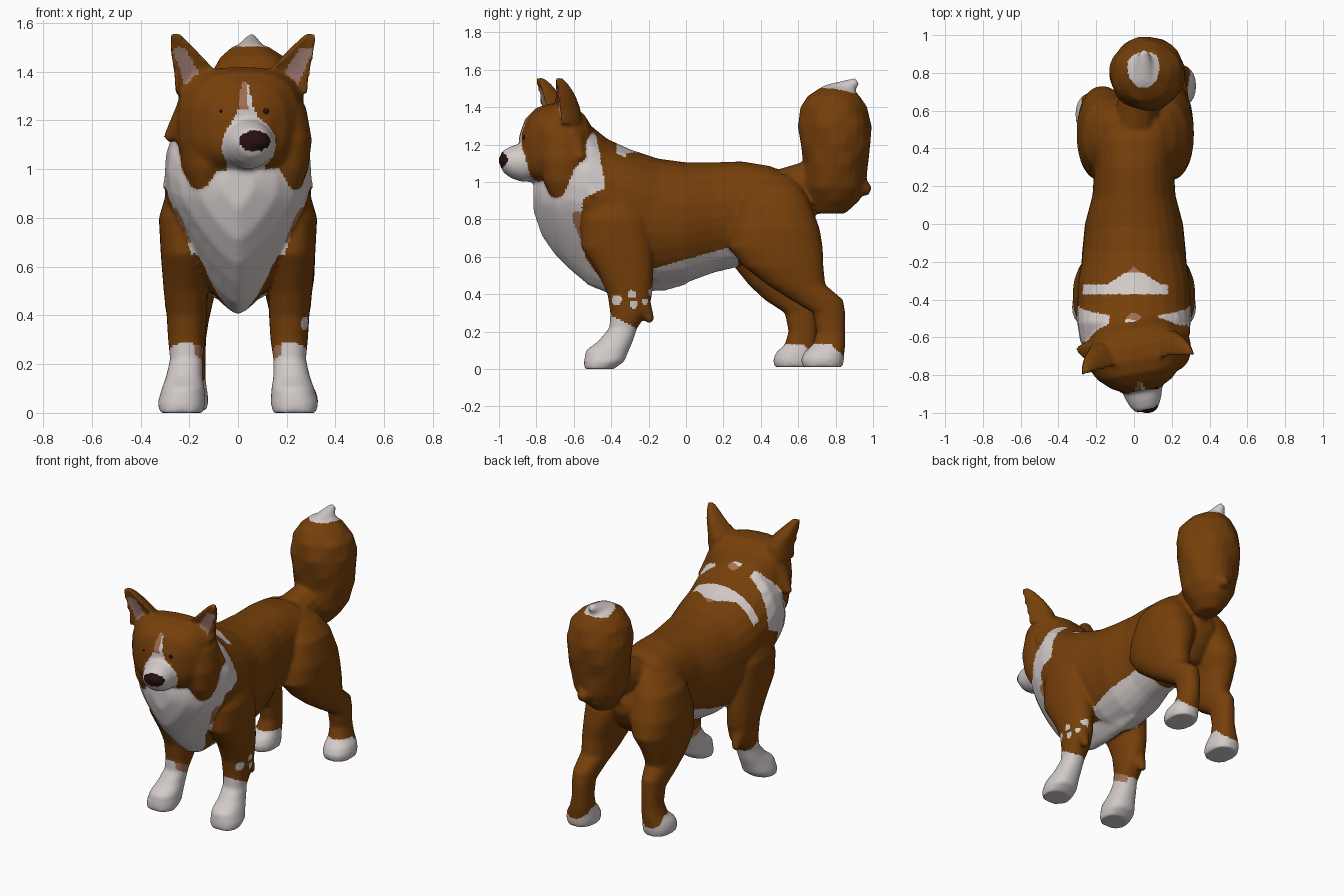
import bpy, bmesh, math
from mathutils import Vector, Matrix
from mathutils.bvhtree import BVHTree

if "Cube" in bpy.data.objects:
    bpy.data.objects.remove(bpy.data.objects["Cube"])

def material(name, rgb):
    m = bpy.data.materials.new(name)
    m.diffuse_color = (*rgb, 1)
    m.use_nodes = True
    m.node_tree.nodes["Principled BSDF"].inputs["Base Color"].default_value = m.diffuse_color
    return m

BROWN, WHITE, PINK, TAN, DARK = range(5)
dark = material("dark_nose", (0.02, 0.005, 0.006))
coat_mats = [material("brown_fur", (0.18, 0.05, 0.003)), material("white_fur", (0.64, 0.59, 0.58)),
             material("inner_ear", (0.33, 0.19, 0.16)), material("tan_fur", (0.36, 0.16, 0.09)), dark]

# The head is turned slightly to its left
HEAD = Matrix.Translation((0.005, -0.65, 0)) @ Matrix.Rotation(math.radians(10), 4, 'Z') @ Matrix.Translation((0, 0.65, 0))
HEAD_INV = HEAD.inverted()
groups = {k: bmesh.new() for k in ("torso", "front_leg", "hind_leg", "head", "ear", "tail")}

def loft(group, rings, axis, n=28, power=1.0, keel=0, egg=0.0, scoop=1.0, wobble=0.0, mat=Matrix()):
    """Closed skin over elliptical rings (centre x, y, z, half width, half depth)."""
    bm, loops = groups[group], []
    for k, (x, y, z, a, b) in enumerate(rings):
        loop = []
        for i in range(n):
            t = 2 * math.pi * i / n
            e = keel if keel and math.sin(t) < 0 else power
            c, s = (math.copysign(abs(f) ** e, f) for f in (math.cos(t), math.sin(t)))
            w = 1 + wobble * math.sin(6 * t + 1.9 * k)
            if axis == 'y':
                p = (x + a * c * (1 + egg * s), y, z + b * s)
            else:
                p = (x + a * c * w, y + b * s * w * (scoop if s < 0 else 1), z)
            loop.append(bm.verts.new(mat @ Vector(p)))
        loops.append(loop)
    faces = [bm.faces.new(loops[0][::-1]), bm.faces.new(loops[-1])]
    for p, q in zip(loops, loops[1:]):
        faces += [bm.faces.new((p[i], p[(i + 1) % n], q[(i + 1) % n], q[i])) for i in range(n)]
    bmesh.ops.recalc_face_normals(bm, faces=faces)

def spans(table):
    """Rows (y, bottom, top, half width) to rings."""
    return [(0, y, (lo + hi) / 2, w, (hi - lo) / 2) for y, lo, hi, w in table]

def tuft(group, base, tip, r1, r2=0.008, mat=Matrix()):
    a, b = mat @ Vector(base), mat @ Vector(tip)
    m = Matrix.Translation((a + b) / 2) @ (b - a).to_track_quat('Z', 'Y').to_matrix().to_4x4()
    bmesh.ops.create_cone(groups[group], cap_ends=True, segments=12, radius1=r1, radius2=r2,
                          depth=(b - a).length, matrix=m)

# Torso and neck
loft("torso", spans([
    (0.69, .76, .84, .06), (0.65, .68, .93, .14), (0.58, .60, 1.03, .20), (0.45, .57, 1.085, .225),
    (0.30, .55, 1.11, .21), (0.15, .515, 1.105, .22), (0.0, .46, 1.105, .26), (-0.15, .44, 1.125, .275),
    (-0.30, .47, 1.175, .285)]), 'y', power=0.9, keel=1.08, egg=0.04)
loft("torso", spans([
    (0.0, .45, 1.08, .23), (-0.10, .42, 1.10, .25), (-0.30, .405, 1.175, .285), (-0.42, .405, 1.23, .29),
    (-0.52, .445, 1.31, .29), (-0.62, .53, 1.28, .275), (-0.70, .61, 1.16, .23), (-0.77, .71, 1.08, .155),
    (-0.815, .84, 1.0, .06)]), 'y', egg=0.3, keel=1.3)
for s in (-1, 1):                                   # ruff tufts on the neck
    tuft("torso", (s * .17, -.52, 1.14), (s * .305, -.50, .92), .09)

# Front legs
for s in (-1, 1):
    loft("front_leg", [(s * x, y, z, a, b) for z, x, y, a, b in [
        (1.0, .17, -.38, .07, .10), (.90, .20, -.38, .095, .15), (.80, .22, -.38, .105, .18), (.65, .22, -.37, .097, .19),
        (.50, .215, -.32, .09, .145), (.40, .21, -.30, .083, .12), (.30, .21, -.305, .077, .10),
        (.22, .212, -.335, .067, .075), (.15, .22, -.375, .075, .092), (.10, .225, -.42, .088, .115),
        (.04, .232, -.438, .098, .108), (.0, .232, -.465, .088, .08)]], 'z', power=0.9)
    tuft("front_leg", (s * .22, -.29, .45), (s * .23, -.185, .25), .085, .02)

# Hind legs, the left one stepping forward
for s in (-1, 1):
    step = lambda z: 0 if s > 0 else -0.15 * min(1, max(0, (.65 - z) / .3))
    k = s if s > 0 else -0.92
    loft("hind_leg", [(k * x, y + step(z), z, a, b) for z, x, y, a, b in [
        (1.04, .08, .46, .06, .10), (.98, .11, .465, .11, .15), (.90, .145, .47, .14, .19), (.75, .165, .475, .152, .24),
        (.65, .185, .48, .132, .252), (.55, .205, .52, .108, .215), (.45, .208, .59, .088, .155),
        (.37, .21, .70, .072, .14), (.30, .21, .765, .062, .087), (.20, .21, .775, .06, .077),
        (.13, .22, .765, .07, .087), (.09, .232, .74, .088, .107), (.05, .235, .73, .095, .115),
        (.01, .235, .73, .088, .107)]], 'z', power=0.9)

# Bushy tail
loft("tail", [(x, y, z, a, b) for z, x, y, a, b in [
    (.83, .05, .77, .06, .08), (.90, .06, .79, .115, .14), (.97, .065, .79, .155, .17),
    (1.1, .07, .80, .185, .172), (1.2, .07, .80, .198, .19), (1.3, .07, .795, .20, .197),
    (1.4, .07, .79, .18, .175), (1.46, .06, .79, .13, .14), (1.505, .05, .80, .07, .08)]], 'z', wobble=0.03)
tuft("tail", (.05, .79, 1.45), (.055, .915, 1.54), .085, .02)
tuft("tail", (.08, .80, 1.03), (.08, .985, .95), .14, .025)
tuft("torso", (0, .48, .93), (.05, .78, 1.05), .13, .10)

# Head, muzzle, cheeks and ears
loft("head", spans([
    (-.50, 1.02, 1.28, .15), (-.56, .98, 1.37, .22), (-.64, .96, 1.415, .265), (-.72, .96, 1.42, .262),
    (-.79, .99, 1.40, .225), (-.85, 1.02, 1.345, .16), (-.885, 1.05, 1.26, .09)]), 'y', power=0.74, mat=HEAD)
loft("head", spans([
    (-.80, 1.0, 1.25, .115), (-.88, 1.0, 1.21, .108), (-.94, 1.02, 1.19, .09), (-.98, 1.05, 1.17, .07),
    (-.995, 1.08, 1.15, .05)]), 'y', mat=HEAD)
for s in (-1, 1):
    loft("head", [(s * x + .02, y, z, a, b) for z, x, y, a, b in [
        (1.26, .16, -.68, .09, .12), (1.12, .17, -.68, .105, .135), (1.0, .17, -.685, .09, .11),
        (.93, .175, -.69, .055, .07), (.88, .175, -.69, .015, .02)]], 'z', mat=HEAD)
    tuft("head", (s * .15, -.66, 1.27), (s * .295, -.61, 1.12), .11, .02, mat=HEAD)
    loft("ear", [(s * x, y, z, a, b) for z, x, y, a, b in [
        (1.31, .18, -.725, .095, .14), (1.40, .195, -.735, .088, .135), (1.47, .235, -.745, .062, .11),
        (1.52, .262, -.752, .04, .08), (1.555, .28, -.755, .022, .045)]], 'z', scoop=-0.2, mat=HEAD)

# Blend all parts into one coat
trees = {k: BVHTree.FromBMesh(bm) for k, bm in groups.items()}
joined = bmesh.new()
for bm in groups.values():
    tmp = bpy.data.meshes.new("tmp")
    bm.to_mesh(tmp)
    joined.from_mesh(tmp)
    bpy.data.meshes.remove(tmp)
raw = bpy.data.meshes.new("dog_coat_parts")
joined.to_mesh(raw)
coat = bpy.data.objects.new("dog_coat", raw)
bpy.context.collection.objects.link(coat)
rm = coat.modifiers.new("blend", 'REMESH')
rm.mode, rm.voxel_size = 'VOXEL', 0.0105
sm = coat.modifiers.new("soften", 'SMOOTH')
sm.factor, sm.iterations = 0.5, 7
me = bpy.data.meshes.new_from_object(coat.evaluated_get(bpy.context.evaluated_depsgraph_get()))
coat.modifiers.clear()
coat.data = me
me.name = "dog_coat"
me.materials.clear()
for m in coat_mats:
    me.materials.append(m)

# Coat markings
def curve(table, t):
    for (t0, v0), (t1, v1) in zip(table, table[1:]):
        if t <= t1:
            return v0 + (v1 - v0) * max(0, (t - t0) / (t1 - t0))
    return table[-1][1]

BIB_BACK = [(.42, -.42), (.5, -.47), (.6, -.54), (.75, -.57), (.91, -.55), (.97, -.43), (1.2, -.47), (1.32, -.50)]
BIB_SIDE = [(.42, .05), (.5, .11), (.6, .17), (.8, .25), (.95, .33), (1.0, .5)]
SPOTS = [(-.37, .37, .028), (-.29, .40, .022), (-.28, .345, .022), (-.18, .41, .022), (-.22, .36, .018)]

def bib(c):
    """White chest with a thin tan fringe at the shoulders."""
    side = curve(BIB_SIDE, c.z)
    if c.y < curve(BIB_BACK, c.z) and abs(c.x) < side:
        return TAN if .70 < c.z < .84 and abs(c.x) > side - .018 else WHITE
    return BROWN

def colour(part, c, n):
    x, y, z = c
    if part == "torso":
        if z > 1.2 and abs(x) < .13 and y < -.38:
            r = math.hypot(x, y + .515)
            return BROWN if r > .045 else WHITE if y < -.505 else TAN
        nape = -.37 < y < -.32 + .09 * max(0, 1 - abs(x) / .14) and n.z > .35 and x < .18
        if nape and y > -.255:
            return TAN
        belly = -.42 < y < .28 and z < .53 + .28 * (y + .2) and (y > -.2 or abs(x) < .1)
        return WHITE if nape or belly else bib(c)
    if part == "front_leg":
        spot = x > .22 and any(math.hypot(y - a, z - b) < r for a, b, r in SPOTS)
        top = .25 - .5 * (y + .33)
        if abs(x) < .18 and top - .05 < z < top:
            return TAN
        return WHITE if z < top or spot else bib(c) if z > .45 else BROWN
    if part == "hind_leg":
        heel = .77 if x > 0 else .62
        return WHITE if z < .135 - max(0, y - heel) * .9 else BROWN
    if part == "tail":
        return WHITE if z > 1.475 and math.hypot((x - .05) / .085, (y - .83) / .11) < 1 else BROWN
    h = HEAD_INV @ c
    if part == "ear":
        mid = .2 + .48 * (z - 1.36)
        return PINK if n.y < -.3 and 1.34 < z < 1.5 and abs(abs(h.x) - mid) < .042 - .1 * (z - 1.36) else BROWN
    if y < -.935 and math.hypot((x - .068) / .064, (z - 1.115) / .044) < 1:
        return DARK
    if h.y < -.83 and math.hypot(h.x, z - 1.1) < .112 or (h.y < -.7 and z < 1.02 and abs(h.x) < .08):
        return WHITE
    if h.y < -.7 and z < 1.36 and abs(h.x + .012) < curve([(1.18, .07), (1.25, .03), (1.36, .012)], z):
        return TAN if z > 1.24 and h.x < -.004 else WHITE
    return BROWN

for f in me.polygons:
    best, part = 9, "torso"
    for k, tree in trees.items():
        d = tree.find_nearest(f.center, 0.06)[3]
        if d is not None and d < best:
            best, part = d, k
    f.material_index = colour(part, f.center, f.normal)
    f.use_smooth = True

# Nose and eyes
def pebble(name, centre, radii):
    bm = bmesh.new()
    bmesh.ops.create_uvsphere(bm, u_segments=20, v_segments=12, radius=1,
                              matrix=Matrix.Translation(centre) @ Matrix.Diagonal((*radii, 1)))
    m = bpy.data.meshes.new(name)
    bm.to_mesh(m)
    m.materials.append(dark)
    for p in m.polygons:
        p.use_smooth = True
    bpy.context.collection.objects.link(bpy.data.objects.new(name, m))

pebble("nose", (.069, -.955, 1.115), (.06, .046, .043))
skin = BVHTree.FromPolygons([v.co for v in me.vertices], [p.vertices for p in me.polygons])
for name, x, r in (("left_eye", .115, .012), ("right_eye", -.07, .006)):
    hit = skin.ray_cast(Vector((x, -2, 1.238)), Vector((0, 1, 0)))[0]
    pebble(name, hit, (r, .008, r))
